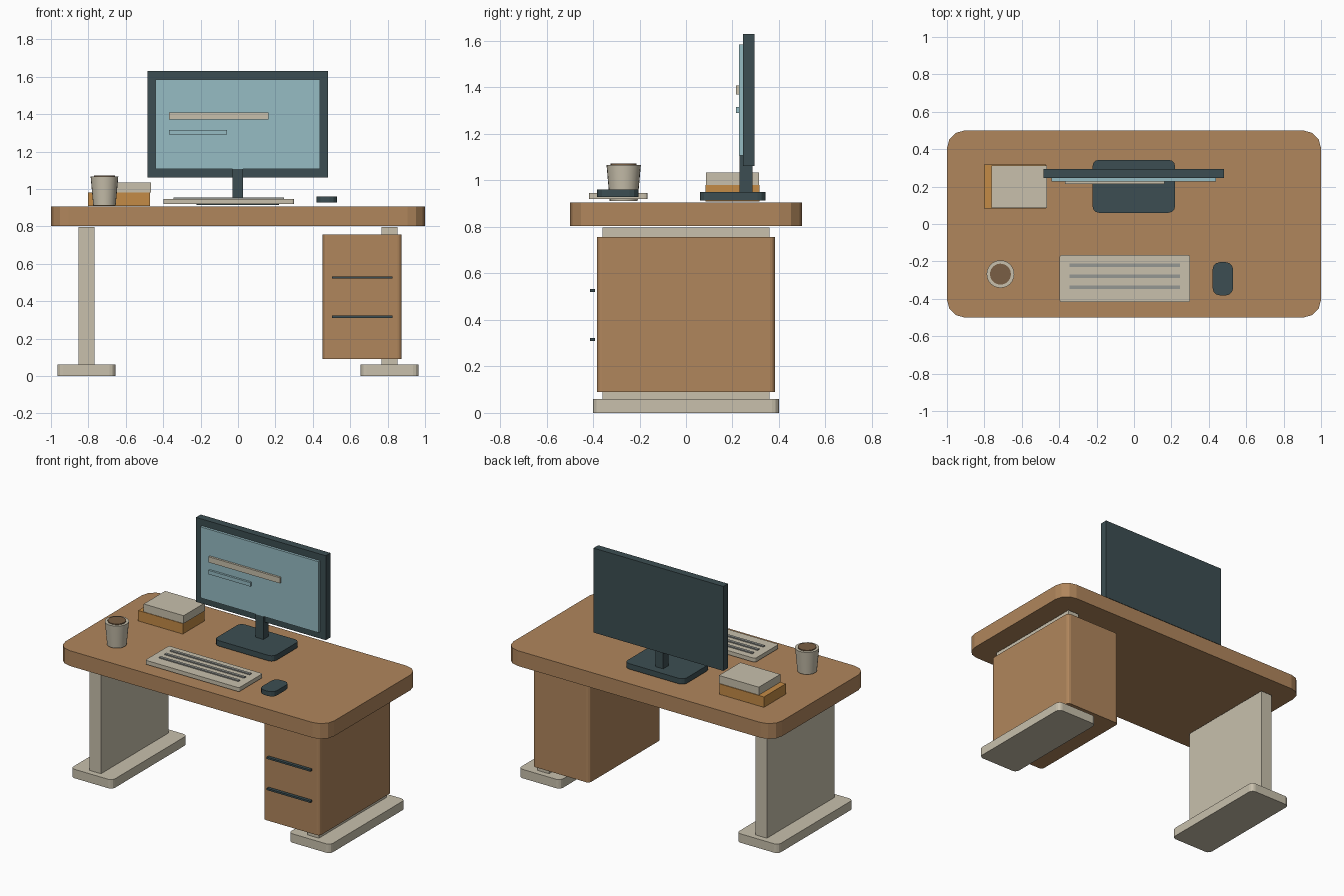
import bpy, bmesh, math

if "Cube" in bpy.data.objects:
    bpy.data.objects.remove(bpy.data.objects["Cube"])


def material(name, rgb):
    m = bpy.data.materials.new(name)
    m.diffuse_color = (*rgb, 1)
    m.use_nodes = True
    m.node_tree.nodes["Principled BSDF"].inputs["Base Color"].default_value = m.diffuse_color
    return m


WOOD = material("wood", (0.434, 0.238, 0.107))
CREAM = material("cream", (0.578, 0.527, 0.413))
SLATE = material("slate", (0.045, 0.076, 0.084))
SCREEN = material("screen_blue", (0.305, 0.503, 0.546))
ORANGE = material("orange", (0.552, 0.258, 0.061))
COFFEE = material("coffee", (0.195, 0.114, 0.058))
GREY = material("key_grey", (0.30, 0.31, 0.29))


def finish(bm, name, mat):
    me = bpy.data.meshes.new(name)
    bmesh.ops.recalc_face_normals(bm, faces=bm.faces)
    bm.to_mesh(me)
    bm.free()
    me.materials.append(mat)
    ob = bpy.data.objects.new(name, me)
    bpy.context.collection.objects.link(ob)
    return ob


def box(name, mat, x, y, z, radius=0, segments=3):
    """Box from (min, max) ranges, with optional rounded vertical edges."""
    bm = bmesh.new()
    bmesh.ops.create_cube(bm, size=1)
    for v in bm.verts:
        for i, (lo, hi) in enumerate((x, y, z)):
            v.co[i] = hi if v.co[i] > 0 else lo
    if radius:
        upright = [e for e in bm.edges
                   if abs(e.verts[0].co.z - e.verts[1].co.z) > 1e-5]
        bmesh.ops.bevel(bm, geom=upright, offset=radius, segments=segments,
                        profile=0.5, affect='EDGES')
    return finish(bm, name, mat)


def cup(name, mat, centre, z, r_bottom, r_top, sides=24):
    """Tapered solid round."""
    bm = bmesh.new()
    bmesh.ops.create_cone(bm, cap_ends=True, segments=sides,
                          radius1=r_bottom, radius2=r_top, depth=z[1] - z[0])
    bmesh.ops.translate(bm, verts=bm.verts, vec=(*centre, sum(z) / 2))
    ob = finish(bm, name, mat)
    bpy.context.view_layer.objects.active = ob
    ob.select_set(True)
    bpy.ops.object.shade_smooth_by_angle(angle=math.radians(30))
    ob.select_set(False)


# Desk top
box("desk_top", WOOD, (-1, 1), (-0.5, 0.5), (0.803, 0.906), 0.095)

# Panel legs with feet
for side, s in (("left", -1), ("right", 1)):
    c = s * 0.811
    box(side + "_leg", CREAM, (c - 0.043, c + 0.043), (-0.36, 0.36), (0.06, 0.797))
    box(side + "_foot", CREAM, (c - 0.155, c + 0.155), (-0.4, 0.4), (0, 0.06), 0.03)

# Drawer cabinet and handles
box("cabinet", WOOD, (0.453, 0.875), (-0.383, 0.383), (0.09, 0.757), 0.022)
for i, z in enumerate((0.316, 0.526)):
    box(f"drawer_handle_{i + 1}", SLATE, (0.502, 0.826), (-0.412, -0.391),
        (z - 0.006, z + 0.006))

# Monitor
box("monitor_frame", SLATE, (-0.484, 0.482), (0.245, 0.295), (1.062, 1.63))
box("monitor_screen", SCREEN, (-0.44, 0.438), (0.228, 0.246), (1.107, 1.585))
box("screen_bar_wide", CREAM, (-0.37, 0.162), (0.214, 0.228), (1.37, 1.408))
box("screen_bar_short", SCREEN, (-0.37, -0.058), (0.214, 0.228), (1.29, 1.316))
box("monitor_neck", SLATE, (-0.03, 0.028), (0.23, 0.286), (0.948, 1.108))
box("monitor_base", SLATE, (-0.222, 0.22), (0.06, 0.343), (0.914, 0.951), 0.035)

# Keyboard with three key rows
box("keyboard", CREAM, (-0.398, 0.3), (-0.418, -0.166), (0.919, 0.946), 0.012)
for i, y in enumerate((-0.22, -0.279, -0.338)):
    box(f"key_row_{i + 1}", GREY, (-0.345, 0.247), (y - 0.009, y + 0.009),
        (0.945, 0.953))

# Mouse
box("mouse", SLATE, (0.42, 0.53), (-0.382, -0.204), (0.928, 0.96), 0.04)

# Mug with drink
cup("mug", CREAM, (-0.714, -0.268), (0.912, 1.067), 0.06, 0.074)
cup("drink", COFFEE, (-0.714, -0.268), (1.06, 1.073), 0.056, 0.056)

# Stacked books
box("lower_book", ORANGE, (-0.802, -0.47), (0.084, 0.317), (0.91, 0.98))
box("upper_book", CREAM, (-0.762, -0.465), (0.086, 0.314), (0.981, 1.034))
